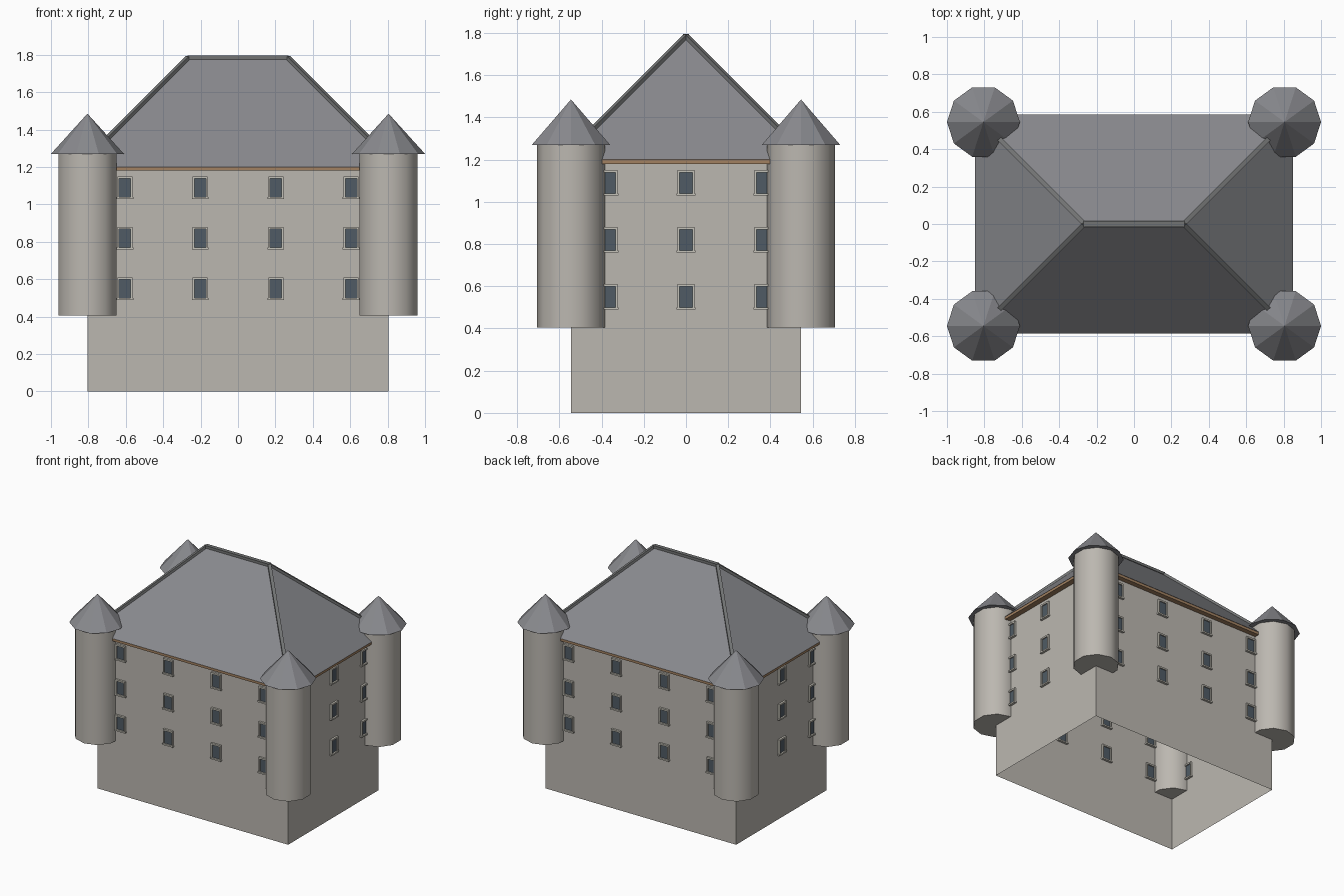
import bpy, bmesh, math
from mathutils import Vector, Matrix

if "Cube" in bpy.data.objects:
    bpy.data.objects.remove(bpy.data.objects["Cube"])


def material(name, rgb):
    m = bpy.data.materials.new(name)
    m.diffuse_color = (*rgb, 1)
    m.use_nodes = True
    m.node_tree.nodes["Principled BSDF"].inputs["Base Color"].default_value = m.diffuse_color
    return m


STONE = material("stone", (0.50, 0.475, 0.435))
ROOF = material("slate", (0.25, 0.252, 0.27))
CAP = material("dark ridge", (0.17, 0.175, 0.175))
WOOD = material("cornice wood", (0.36, 0.22, 0.12))
FRAME = material("window stone", (0.56, 0.54, 0.48))
GLASS = material("glass", (0.08, 0.105, 0.13))

HX, HY = 0.805, 0.545      # wall half sizes
EX, EY = 0.85, 0.585       # eaves half sizes
EAVE, RIDGE = 1.2, 1.785


def finish(bm, name, mats):
    me = bpy.data.meshes.new(name)
    bm.to_mesh(me)
    bm.free()
    for m in mats:
        me.materials.append(m)
    ob = bpy.data.objects.new(name, me)
    bpy.context.collection.objects.link(ob)
    return ob


def add_box(bm, centre, size, mat=0, rot=Matrix()):
    m = Matrix.Translation(centre) @ rot @ Matrix.Diagonal((*size, 1))
    verts = bmesh.ops.create_cube(bm, size=1, matrix=m)["verts"]
    for f in {f for v in verts for f in v.link_faces}:
        f.material_index = mat


# Main walls, open underneath
bm = bmesh.new()
add_box(bm, (0, 0, EAVE / 2 - 0.005), (2 * HX, 2 * HY, EAVE - 0.01))
bottom = [f for f in bm.faces if f.normal.z < -0.5]
bmesh.ops.delete(bm, geom=bottom, context='FACES_ONLY')
finish(bm, "main_walls", [STONE])

# Cornice board under the eaves
bm = bmesh.new()
add_box(bm, (0, 0, EAVE - 0.01), (2 * EX - 0.004, 2 * EY - 0.004, 0.02))
finish(bm, "cornice", [WOOD])

# Hipped roof
rx = EX - EY
bm = bmesh.new()
c = [bm.verts.new((x * EX, y * EY, EAVE)) for x, y in ((-1, -1), (1, -1), (1, 1), (-1, 1))]
r = [bm.verts.new((x, 0, RIDGE)) for x in (-rx, rx)]
for f in ((c[0], c[1], r[1], r[0]), (c[1], c[2], r[1]), (c[2], c[3], r[0], r[1]),
          (c[3], c[0], r[0]), (c[3], c[2], c[1], c[0])):
    bm.faces.new(f)
finish(bm, "main_roof", [ROOF])

# Ridge and hip caps
bm = bmesh.new()
add_box(bm, (0, 0, RIDGE), (2 * rx + 0.01, 0.03, 0.02))
for sx in (-1, 1):
    for sy in (-1, 1):
        a = Vector((sx * rx, 0, RIDGE))
        b = Vector((sx * (EX - 0.03), sy * (EY - 0.03), EAVE + 0.03))
        d = b - a
        rot = d.to_track_quat('X', 'Z').to_matrix().to_4x4()
        add_box(bm, (a + b) / 2, (d.length, 0.024, 0.022), 0, rot)
finish(bm, "roof_ridge_caps", [CAP])

# Corner turrets with pointed roofs
for sx, side in ((-1, "left"), (1, "right")):
    for sy, end in ((-1, "front"), (1, "back")):
        x, y = sx * HX, sy * HY
        bpy.ops.mesh.primitive_cylinder_add(vertices=10, radius=0.162, depth=0.865,
                                            location=(x, y, 0.8375))
        t = bpy.context.object
        t.name = f"turret_{end}_{side}"
        t.data.materials.append(STONE)
        bpy.ops.object.shade_smooth_by_angle(angle=math.radians(45))
        bpy.ops.mesh.primitive_cone_add(vertices=10, radius1=0.195, depth=0.215,
                                        location=(x, y, 1.3775),
                                        rotation=(0, 0, math.pi / 2))
        k = bpy.context.object
        k.name = f"turret_roof_{end}_{side}"
        k.data.materials.append(ROOF)


def add_window(bm, place):
    """Frame ring, sill and pane in the local xz plane, moved by place."""
    parts = [((0, 0, 0), (0.062, 0.012, 0.1), 1),
             ((0, 0, 0.054), (0.08, 0.03, 0.012), 0),
             ((0, 0, -0.055), (0.09, 0.036, 0.011), 0),
             ((-0.0355, 0, 0), (0.009, 0.03, 0.1), 0),
             ((0.0355, 0, 0), (0.009, 0.03, 0.1), 0)]
    for centre, size, mat in parts:
        add_box(bm, place @ Vector(centre), size, mat, place.to_3x3().to_4x4())


# Windows: three storeys on every wall
quarter = Matrix.Rotation(math.pi / 2, 4, 'Z')
walls = {"front": (-1, False), "back": (1, False), "left": (-1, True), "right": (1, True)}
for name, (s, is_side) in walls.items():
    bm = bmesh.new()
    for z in (0.55, 0.82, 1.09):
        if is_side:
            for y in (-0.365, 0, 0.365):
                add_window(bm, Matrix.Translation((s * HX, y, z)) @ quarter)
        else:
            for x in (-0.605, -0.202, 0.202, 0.605):
                add_window(bm, Matrix.Translation((x, s * HY, z)))
    finish(bm, f"windows_{name}", [FRAME, GLASS])
